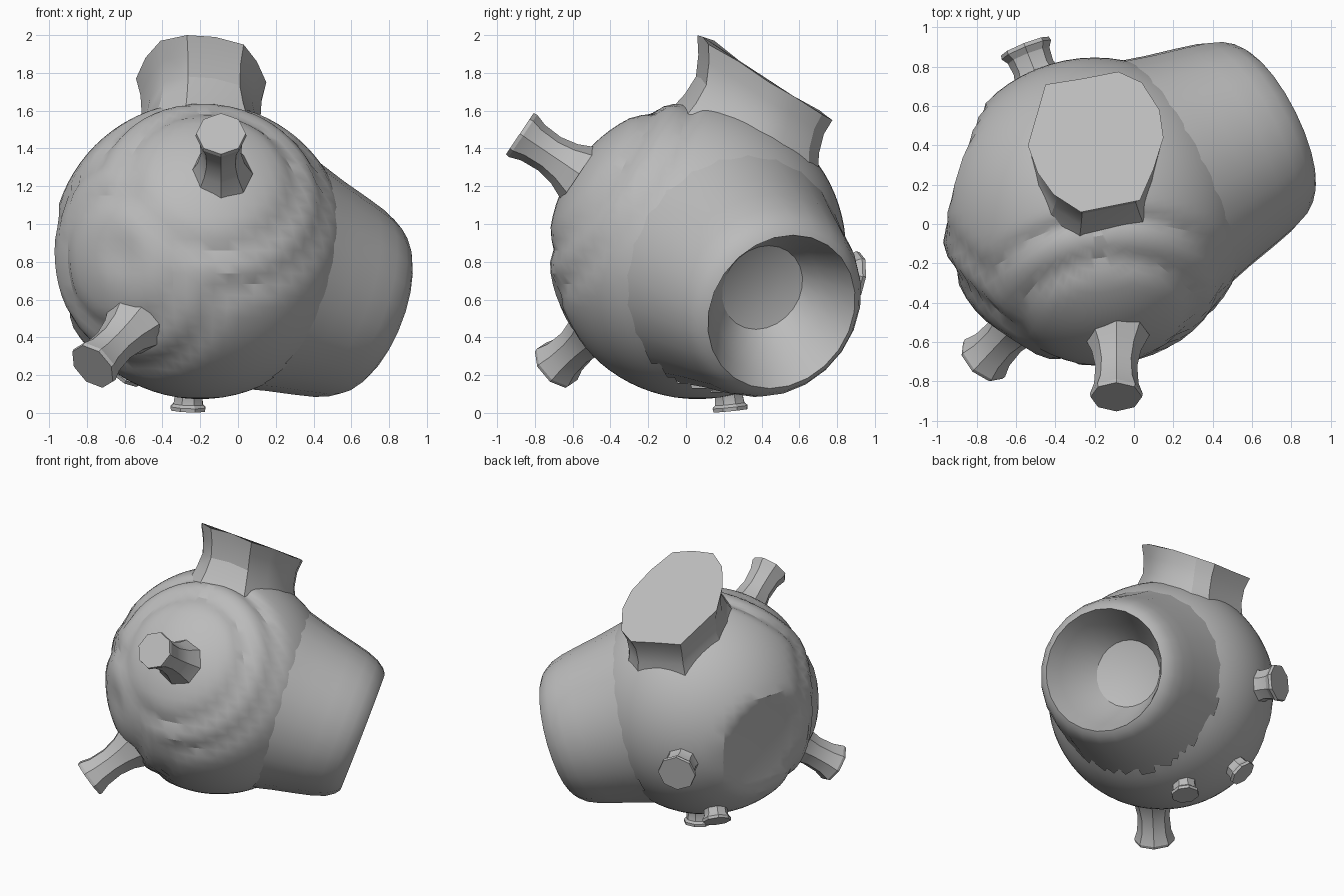
import bpy, bmesh, math
from mathutils import Vector as V

if "Cube" in bpy.data.objects:
    bpy.data.objects.remove(bpy.data.objects["Cube"])

grey = bpy.data.materials.new("plain grey")
grey.diffuse_color = (0.5, 0.5, 0.5, 1)
grey.use_nodes = True
grey.node_tree.nodes["Principled BSDF"].inputs["Base Color"].default_value = grey.diffuse_color

C = V((-0.2, 0.06, 0.86))          # centre of the round body
R = 0.787
MOUTH = V((0.845, 0.42, -0.33)).normalized()   # direction of the big open tube


def finish(name, bm, recalc=True):
    if recalc:
        bmesh.ops.recalc_face_normals(bm, faces=bm.faces)
    me = bpy.data.meshes.new(name)
    bm.to_mesh(me)
    bm.free()
    me.materials.append(grey)
    ob = bpy.data.objects.new(name, me)
    bpy.context.collection.objects.link(ob)
    bpy.ops.object.select_all(action='DESELECT')
    ob.select_set(True)
    bpy.context.view_layer.objects.active = ob
    bpy.ops.object.shade_smooth_by_angle(angle=math.radians(24))
    return ob


def skin(name, loops, close_end=True):
    """Join a list of point loops into one surface."""
    bm = bmesh.new()
    rings = [[bm.verts.new(p) for p in loop] for loop in loops]
    n = len(rings[0])
    for a, b in zip(rings, rings[1:]):
        for i in range(n):
            j = (i + 1) % n
            bm.faces.new((a[i], a[j], b[j], b[i]))
    if close_end:
        bm.faces.new(rings[-1])
    return finish(name, bm)


def lathe(name, origin, direction, profile, sides):
    """Profile rows are (distance along, radius, optional sideways shift)."""
    q = V(direction).to_track_quat('Z', 'Y')
    loops = []
    for along, r, *shift in profile:
        o = V(origin) + (V(shift[0]) if shift else V())
        loops.append([o + q @ V((r * math.cos(2 * math.pi * i / sides),
                                 r * math.sin(2 * math.pi * i / sides), along))
                      for i in range(sides)])
    return skin(name, loops)


def bump(x, width):
    return math.exp(-(x / width) ** 2)


# Round body with two wavy grooves in front and a sunken disc on the left
bm = bmesh.new()
bmesh.ops.create_uvsphere(bm, u_segments=64, v_segments=40, radius=1)
swell_a = V((0.10, -0.80, 0.58)).normalized()
swell_b = V((-0.62, -0.75, -0.1)).normalized()
disc = V((-0.94, 0.30, -0.10)).normalized()
dimple = V((-0.52, -0.8, -0.02)).normalized()
for v in bm.verts:
    d = v.co.normalized()
    a, b = d.angle(swell_a), d.angle(swell_b)
    r = R
    r -= 0.028 * bump(min(a - 0.62, b - 0.50), 0.07)
    r -= 0.025 * bump(min(a - 0.90, b - 0.80), 0.06)
    r -= 0.03 * bump(d.angle(dimple), 0.14)
    p = d * r
    over = p.dot(disc) - 0.69
    if over > 0:
        p -= disc * (over * 1.25)
    v.co = C + p
hidden = [f for f in bm.faces
          if (f.calc_center_median() - C).normalized().dot(MOUTH) > 0.63]
bmesh.ops.delete(bm, geom=hidden, context='FACES')
finish("round_body", bm, False)

# Big open tube: outer wall, lip, inner wall and floor in one profile
lathe("open_tube", C + V((0, 0, 0.025)), MOUTH,
      [(0.38, 0.66), (0.50, 0.628), (0.62, 0.597), (0.78, 0.562), (0.90, 0.533),
       (0.98, 0.503), (1.035, 0.465), (1.06, 0.43),
       (0.95, 0.375, (0, 0.01, 0.005)), (0.82, 0.31, (0, 0.025, 0.01)),
       (0.70, 0.235, (0, 0.05, 0.01)), (0.67, 0.12, (0, 0.05, 0.01))], 24)

# Wide slanted neck on top with a closed cap
cap = [V(p) for p in ((-0.45, 0.71, 1.60), (-0.54, 0.40, 1.77), (-0.49, 0.26, 1.88),
                      (-0.41, 0.15, 1.97), (-0.27, 0.06, 2.00), (-0.12, 0.09, 1.99),
                      (0.03, 0.12, 1.95), (0.10, 0.28, 1.86), (0.15, 0.44, 1.75),
                      (0.13, 0.58, 1.67), (0.04, 0.72, 1.58), (-0.08, 0.775, 1.55),
                      (-0.26, 0.74, 1.575))]
mid = V((-0.2, 0.42, 1.78))
neck = []
for scale, dy, dz in ((1.22, -0.12, -0.50), (1.1, -0.10, -0.41), (0.99, -0.07, -0.31),
                      (0.91, -0.04, -0.2), (0.93, -0.02, -0.09), (1, 0, 0)):
    neck.append([mid + (p - mid) * scale + V((0, dy, dz)) for p in cap])
skin("top_neck", neck)

# Small flared stubs: name, centre of end cap, direction, length, end radius, sides
stubs = [
    ("front_stub", (-0.09, -0.88, 1.478), (0.0, -0.83, 0.56), 0.38, 0.135, 8),
    ("lower_front_stub", (-0.77, -0.695, 0.245), (-0.56, -0.60, -0.56), 0.40, 0.14, 8),
    ("back_stub", (-0.555, 0.905, 0.72), (-0.36, 0.91, -0.12), 0.24, 0.135, 8),
    ("bottom_stub", (-0.265, 0.235, 0.012), (-0.04, 0.10, -0.99), 0.16, 0.10, 8),
    ("lower_back_stub", (-0.59, 0.47, 0.20), (-0.45, 0.46, -0.76), 0.20, 0.10, 8),
]
for name, end, direction, length, r, sides in stubs:
    lathe(name, end, direction,
          [(-length, r * 1.25), (-length * 0.75, r * 0.93), (-length * 0.5, r * 0.79),
           (-length * 0.22, r * 0.84), (-0.02, r), (0, r * 0.97)], sides)
